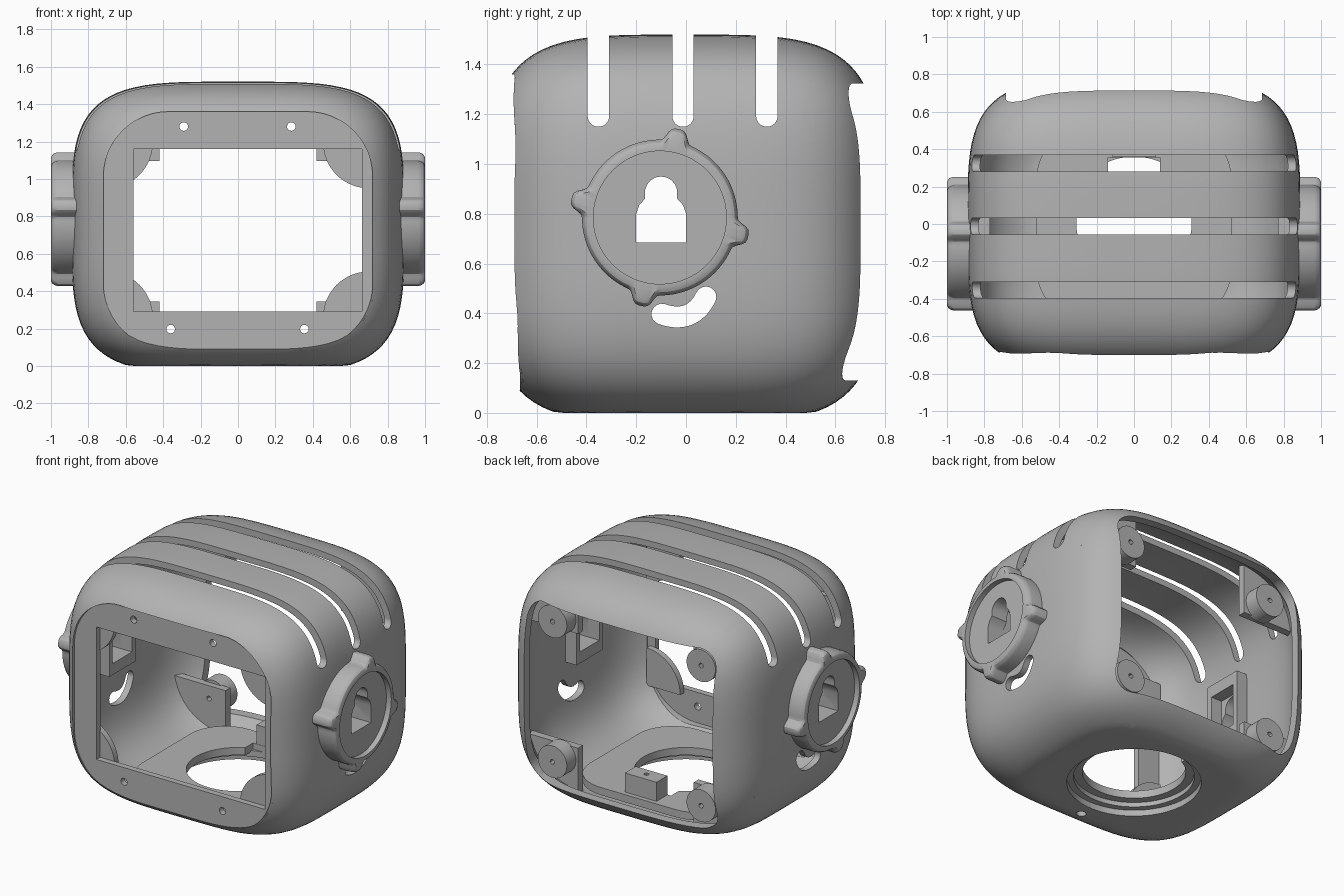
import bpy, bmesh, math
from mathutils import Vector

if "Cube" in bpy.data.objects:
    bpy.data.objects.remove(bpy.data.objects["Cube"], do_unlink=True)

grey = bpy.data.materials.new("matte grey plastic")
grey.use_nodes = True
COLOUR = (0.45, 0.45, 0.45, 1)
grey.diffuse_color = COLOUR
grey.node_tree.nodes["Principled BSDF"].inputs["Base Color"].default_value = COLOUR

MID_Z, MID_Y = 0.76, -0.005
EAR_Y, EAR_Z = -0.105, 0.785


def finish(name, bm):
    bmesh.ops.recalc_face_normals(bm, faces=bm.faces)
    mesh = bpy.data.meshes.new(name)
    bm.to_mesh(mesh)
    bm.free()
    mesh.materials.append(grey)
    ob = bpy.data.objects.new(name, mesh)
    bpy.context.collection.objects.link(ob)
    return ob


def place(axis, u, v, w):
    return {"x": (w, u, v), "y": (u, w, v), "z": (u, v, w)}[axis]


def loft(name, rings, axis):
    """Skin a list of (outline, depth) rings and cap both ends."""
    bm = bmesh.new()
    loops = [[bm.verts.new(place(axis, u, v, w)) for u, v in pts] for pts, w in rings]
    n = len(loops[0])
    for a, b in zip(loops, loops[1:]):
        for i in range(n):
            j = (i + 1) % n
            bm.faces.new((a[i], a[j], b[j], b[i]))
    bm.faces.new(loops[0])
    bm.faces.new(loops[-1])
    return finish(name, bm)


def prism(name, outline, axis, lo, hi):
    return loft(name, [(outline, lo), (outline, hi)], axis)


def rect(u0, u1, v0, v1):
    return [(u0, v0), (u1, v0), (u1, v1), (u0, v1)]


def rounded(cx, cy, hx, hy, r, steps=12):
    pts = []
    for q, (sx, sy) in enumerate([(1, 1), (-1, 1), (-1, -1), (1, -1)]):
        for k in range(steps + 1):
            a = (q + k / steps) * math.pi / 2
            pts.append((cx + sx * (hx - r) + r * math.cos(a),
                        cy + sy * (hy - r) + r * math.sin(a)))
    return pts


def circle(cx, cy, r, n=48):
    return [(cx + r * math.cos(math.tau * k / n), cy + r * math.sin(math.tau * k / n))
            for k in range(n)]


def stroke(path, r, steps=8):
    """Outline of a round-ended band along a path."""
    tangents = [(path[min(i + 1, len(path) - 1)] - path[max(i - 1, 0)]).normalized()
                for i in range(len(path))]
    side = [Vector((-t.y, t.x)) * r for t in tangents]
    right = [p - s for p, s in zip(path, side)]
    left = [p + s for p, s in zip(path, side)]

    def cap(p, t):
        a0 = math.atan2(t.y, t.x) - math.pi / 2
        return [p + r * Vector((math.cos(a0 + math.pi * k / steps),
                                math.sin(a0 + math.pi * k / steps))) for k in range(1, steps)]
    return right + cap(path[-1], tangents[-1]) + left[::-1] + cap(path[0], -tangents[0])


def soft_box(name, wall):
    """Squircle-like solid, fuller below the middle and flattened at its base."""
    bm = bmesh.new()
    bmesh.ops.create_cube(bm, size=2)
    bmesh.ops.subdivide_edges(bm, edges=bm.edges[:], cuts=27, use_grid_fill=True)
    for v in bm.verts:
        k = sum(t ** 4 for t in v.co) ** -0.25
        height = (0.76 if v.co.z > 0 else 0.8) - wall
        v.co = (v.co.x * k * (0.89 - wall), v.co.y * k * (0.787 - wall) + MID_Y,
                max(wall, v.co.z * k * height + MID_Z))
    return finish(name, bm)


def boolean(ob, tools, mode="DIFFERENCE"):
    for tool in tools:
        mod = ob.modifiers.new("cut", "BOOLEAN")
        mod.operation, mod.solver, mod.object = mode, "EXACT", tool
        bpy.context.view_layer.objects.active = ob
        bpy.ops.object.modifier_apply(modifier=mod.name)


helpers, parts = [], []


def helper(ob):
    helpers.append(ob)
    return ob


# Hollow rounded shell
outer = helper(soft_box("outer_form", 0))
shell = soft_box("head_shell", 0)
inner = helper(soft_box("inner_form", 0.04))
keyhole = [(-0.2, 0.685), (0, 0.685), (0, 0.8), (-0.012, 0.835), (-0.035, 0.86)]
keyhole += [(-0.1 + 0.065 * math.cos(a), 0.885 + 0.065 * math.sin(a))
            for a in [math.radians(-10 + 20 * k) for k in range(11)]]
keyhole += [(-0.165, 0.86), (-0.188, 0.835), (-0.2, 0.8)]
key_cut = helper(prism("keyhole_cut", keyhole, "x", -1.2, 1.2))
start, bend, end = Vector((-0.097, 0.397)), Vector((0.025, 0.355)), Vector((0.08, 0.466))
crescent = [start.lerp(bend, k / 14).lerp(bend.lerp(end, k / 14), k / 14) for k in range(15)]
cuts = [
    inner,
    helper(prism("front_cut", rounded(0, 0.725, 0.72, 0.635, 0.35), "y", -1.2, -0.3)),
    helper(prism("back_cut", rounded(0, 0.727, 0.685, 0.597, 0.13), "y", 0.3, 1.2)),
    helper(prism("base_cut", circle(0, 0, 0.4, 64), "z", -0.2, 0.2)),
    helper(prism("cable_cut", circle(0, -0.49, 0.03, 16), "z", -0.2, 0.2)),
    helper(prism("crescent_cut", stroke(crescent, 0.042), "x", -1.2, 1.2)),
    key_cut,
]
for y in (-0.352, -0.012, 0.325):
    cuts.append(helper(prism("vent_cut", rounded(y, 1.65, 0.043, 0.5, 0.0425), "x", -1.2, 1.2)))
boolean(shell, cuts)
parts.append(shell)

# Front bezel with an off-centre window and four screw holes
bezel = prism("front_bezel", rounded(0, 0.725, 0.73, 0.645, 0.36), "y", -0.668, -0.628)
bezel_cuts = [helper(prism("window_cut", rect(-0.56, 0.663, 0.29, 1.16), "y", -1, 0))]
for x, z in ((-0.29, 1.28), (0.285, 1.28), (-0.36, 0.197), (0.355, 0.197)):
    bezel_cuts.append(helper(prism("screw_cut", circle(x, z, 0.023, 16), "y", -1, 0)))
boolean(bezel, bezel_cuts)
boolean(bezel, [outer], "INTERSECT")
parts.append(bezel)

# Inner floor pad with the neck opening and its notch, a lip below, a block behind
pad = prism("floor_pad", rounded(0, 0, 0.52, 0.5, 0.25), "z", 0.07, 0.12)
boolean(pad, [helper(prism("neck_cut", circle(0, 0, 0.308, 64), "z", -0.2, 0.4)),
              helper(prism("notch_cut", rect(-0.14, 0.14, 0.1, 0.355), "z", -0.2, 0.4))])
lip = prism("neck_lip", circle(0, 0, 0.42, 64), "z", 0.04, 0.08)
boolean(lip, [helper(prism("lip_cut", circle(0, 0, 0.36, 64), "z", -0.2, 0.4))])
block = prism("floor_block", rect(-0.115, 0.115, 0.357, 0.47), "z", 0.06, 0.245)
boolean(block, [helper(prism("block_cut", circle(0, 0.41, 0.016, 12), "z", 0.18, 0.4))])
parts += [pad, lip, block]


# Ear discs: round knob with four bumps, soft edge and recessed face
def ear_outline(inset):
    pts = []
    for k in range(180):
        a = math.tau * k / 180
        d = (a - math.radians(78) + math.pi / 4) % (math.pi / 2) - math.pi / 4
        r = 0.313 - inset + 0.05 * math.exp(-abs(d / 0.135) ** 4)
        pts.append((EAR_Y + r * math.cos(a), EAR_Z + r * math.sin(a)))
    return pts


bracket_cut = helper(prism("bracket_cut", rect(-0.2, 0, 0.685, 0.96), "x", -1.2, 1.2))
for s, side in ((1, "left"), (-1, "right")):
    profile = [(0, 0.83), (0, 0.965), (0.004, 0.98), (0.013, 0.993), (0.028, 1.0)]
    rings = [(ear_outline(i), s * x) for i, x in profile]
    rings += [(circle(EAR_Y, EAR_Z, 0.267, 180), s * x) for x in (1.0, 0.965)]
    ear = loft(side + "_ear", rings, "x")
    boolean(ear, [key_cut, inner])
    # Bracket inside the wall around the keyhole
    bracket = prism(side + "_ear_bracket", rect(-0.235, 0.035, 0.61, 1.04),
                    "x", s * 0.77, s * 0.86)
    boolean(bracket, [bracket_cut])
    parts += [ear, bracket]

    for level, d, lobe_z, boss_z in (("upper", 1, 1.195, 1.18), ("lower", -1, 0.26, 0.26)):
        name = side + "_" + level
        # Quarter-round gusset behind the bezel
        lobe = [(s * 0.7, lobe_z)]
        for k in range(17):
            a = math.pi / 2 * k / 16
            lobe.append((s * (0.7 - 0.245 * math.cos(a)), lobe_z - d * 0.245 * math.sin(a)))
        gusset = prism(name + "_gusset", lobe, "y", -0.63, -0.59)
        # Rear corner mount: plate reaching the wall, plus a screw boss
        plate = prism(name + "_mount", rect(s * 0.42, s * 0.9, boss_z - d * 0.085, boss_z + d * 0.4),
                      "y", 0.47, 0.52)
        boss = prism(name + "_boss", circle(s * 0.54, boss_z, 0.105), "y", 0.51, 0.615)
        hole = helper(prism("boss_cut", circle(s * 0.54, boss_z, 0.016, 12), "y", 0.4, 0.8))
        boolean(plate, [outer], "INTERSECT")
        boolean(plate, [hole])
        boolean(boss, [hole])
        parts += [gusset, plate, boss]

for ob in helpers:
    bpy.data.objects.remove(ob, do_unlink=True)

# Smooth curves, crisp edges
for ob in parts:
    bpy.ops.object.select_all(action="DESELECT")
    ob.select_set(True)
    bpy.context.view_layer.objects.active = ob
    bpy.ops.object.shade_smooth_by_angle(angle=math.radians(30))
